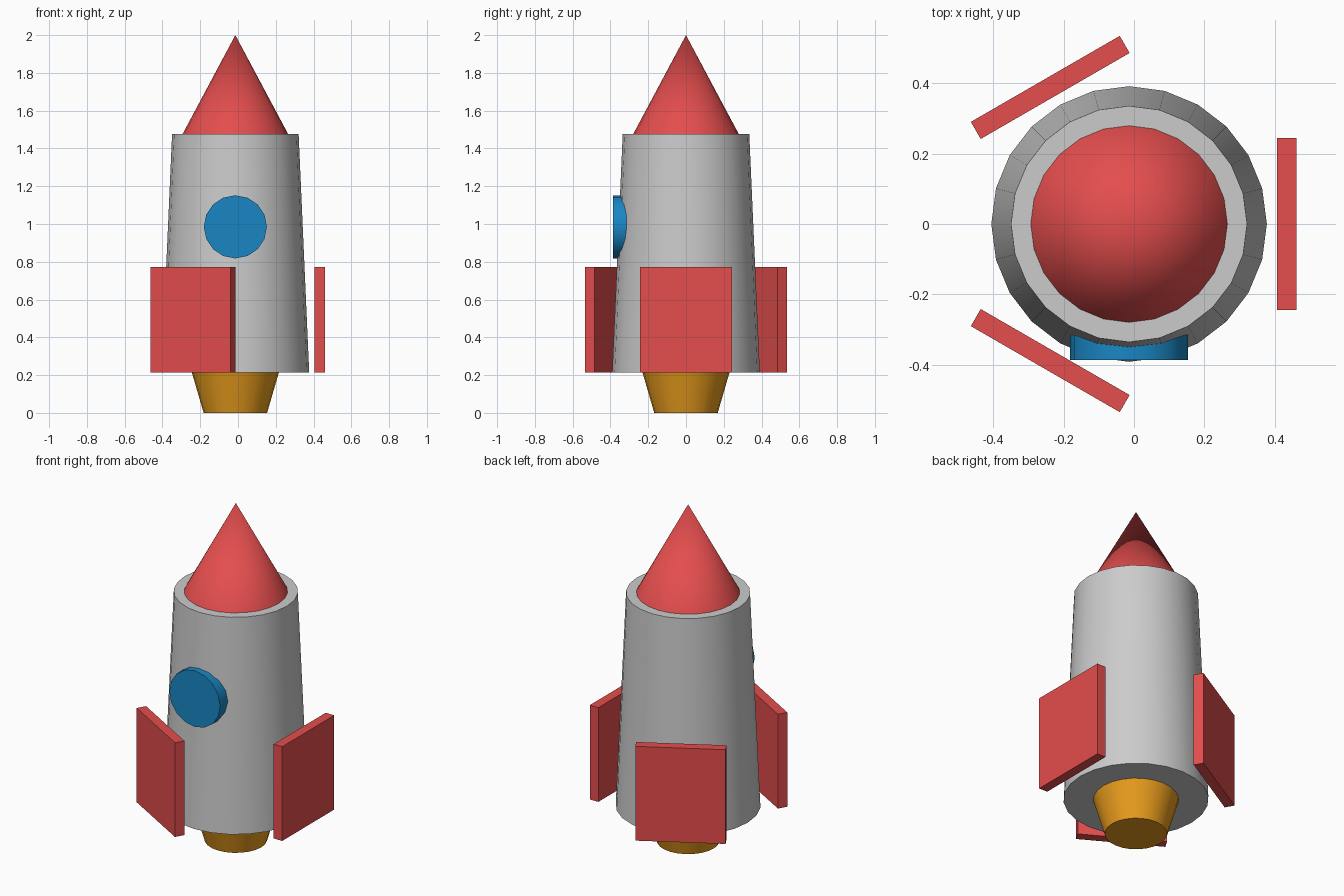
import bpy
from math import pi, radians, cos, sin

if "Cube" in bpy.data.objects:
    bpy.data.objects.remove(bpy.data.objects["Cube"])

CX = -0.014          # rocket axis, offset because the fins are not symmetric in x
BASE, TOP = 0.213, 1.477


def material(name, rgb):
    mat = bpy.data.materials.new(name)
    mat.diffuse_color = (*rgb, 1)
    mat.use_nodes = True
    mat.node_tree.nodes["Principled BSDF"].inputs["Base Color"].default_value = mat.diffuse_color
    return mat


red = material("red", (0.78, 0.075, 0.075))
blue = material("blue", (0.01, 0.24, 0.55))
orange = material("orange", (0.8, 0.33, 0.012))


def finish(name, mat):
    obj = bpy.context.object
    obj.name = name
    if mat:
        obj.data.materials.append(mat)
    return obj


def taper(name, r_low, r_high, z_low, z_high, mat=None):
    bpy.ops.mesh.primitive_cone_add(vertices=24, radius1=r_low, radius2=r_high,
                                    depth=z_high - z_low,
                                    location=(CX, 0, (z_low + z_high) / 2))
    bpy.ops.object.shade_smooth_by_angle(angle=radians(30))
    return finish(name, mat)


# Stacked round parts
taper("nozzle", 0.168, 0.23, 0, BASE, orange)
taper("body", 0.391, 0.335, BASE, TOP)
taper("nose_cone", 0.279, 0, TOP, 2.0, red)

# Round window set into the front
bpy.ops.mesh.primitive_cylinder_add(vertices=16, radius=0.167, depth=0.111,
                                    location=(CX, -0.331, 0.985),
                                    rotation=(pi / 2, 0, 0))
bpy.ops.object.shade_smooth_by_angle(angle=radians(30))
finish("window", blue)

# Three flat fin plates standing around the base
for i in range(3):
    a = i * 2 * pi / 3
    bpy.ops.mesh.primitive_cube_add(size=1, rotation=(0, 0, a),
                                    location=(CX + 0.4475 * cos(a), 0.4475 * sin(a), 0.493))
    fin = finish(f"fin_{i + 1}", red)
    fin.scale = (0.056, 0.488, 0.56)
